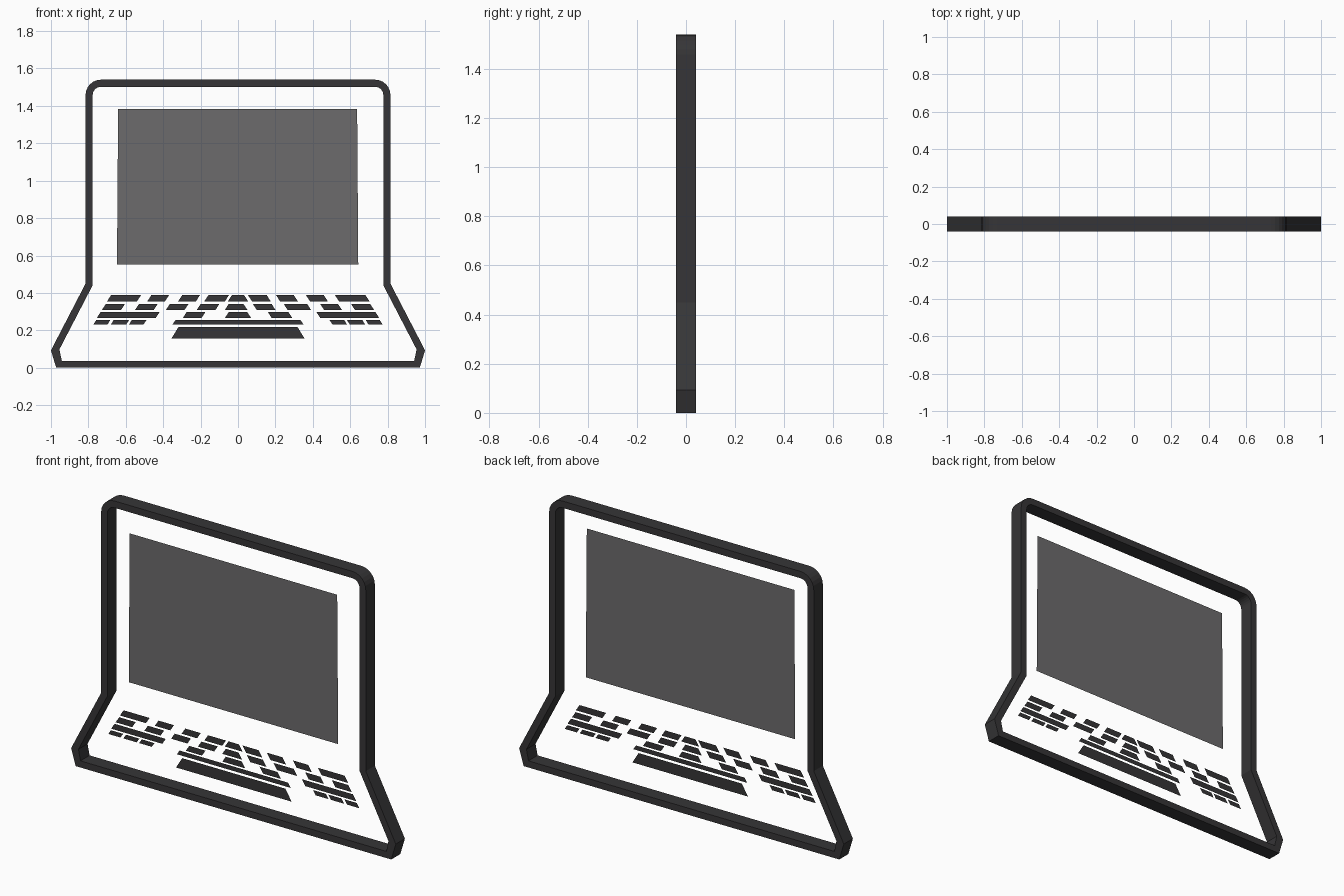
import bpy, bmesh, math

if "Cube" in bpy.data.objects:
    bpy.data.objects.remove(bpy.data.objects["Cube"])

FRONT_Y, BACK_Y = -0.04, 0.04
PLATE_Y = -0.037
SLANT = 0.65  # sideways drift of key edges per unit of height


def material(name, rgb):
    m = bpy.data.materials.new(name)
    m.diffuse_color = (*rgb, 1.0)
    m.use_nodes = True
    m.node_tree.nodes["Principled BSDF"].inputs["Base Color"].default_value = m.diffuse_color
    return m


dark = material("charcoal", (0.037, 0.036, 0.038))
grey = material("screen grey", (0.152, 0.147, 0.152))


def finish(bm, name, mat):
    me = bpy.data.meshes.new(name)
    bm.to_mesh(me)
    bm.free()
    me.materials.append(mat)
    ob = bpy.data.objects.new(name, me)
    bpy.context.collection.objects.link(ob)
    return ob


def plates(name, quads, mat):
    """Flat quads given as (top left, top right, bottom left, bottom right, top z, bottom z)."""
    bm = bmesh.new()
    for tl, tr, bl, br, zt, zb in quads:
        bm.faces.new([bm.verts.new((x, PLATE_Y, z))
                      for x, z in ((bl, zb), (br, zb), (tr, zt), (tl, zt))])
    return finish(bm, name, mat)


# Laptop outline: half profile with rounded top corner, mirrored
def outline(points, radius, steps=6):
    half = list(points)
    for i in range(steps + 1):
        a = math.pi / 2 * i / steps
        half.append((0.733 + radius * math.cos(a), 1.458 + radius * math.sin(a)))
    return half + [(-x, z) for x, z in reversed(half)]


outer = outline([(0.972, 0.0), (1.0, 0.093), (0.815, 0.45)], 0.082)
inner = outline([(0.942, 0.037), (0.955, 0.098), (0.777, 0.441)], 0.044)

bm = bmesh.new()
rings = [[bm.verts.new((x, y, z)) for x, z in prof]
         for prof, y in ((outer, FRONT_Y), (outer, BACK_Y), (inner, BACK_Y), (inner, FRONT_Y))]
n = len(outer)
for r in range(4):
    a, b = rings[r], rings[(r + 1) % 4]
    for i in range(n):
        j = (i + 1) % n
        bm.faces.new((a[i], a[j], b[j], b[i]))
bmesh.ops.recalc_face_normals(bm, faces=bm.faces[:])
finish(bm, "laptop_frame", dark)

# Screen panel, slightly wider at the bottom
plates("screen", [(-0.641, 0.637, -0.647, 0.643, 1.383, 0.553)], grey)


# Keyboard rows: each key is (left, right) at its mid height; edges lean outward
def row(keys, zt, zb):
    d = SLANT * (zt - zb) / 2
    out = []
    for l, r in keys:
        sl = d if l < 0 else -d
        sr = d if r < 0 else -d
        out.append((l + sl, r + sr, l - sl, r - sr, zt, zb))
    return out


rows = [
    ([(-0.69, -0.53), (-0.475, -0.38), (-0.31, -0.215), (-0.17, -0.06), (-0.044, 0.044),
      (0.065, 0.165), (0.215, 0.31), (0.375, 0.47), (0.53, 0.693)], 0.388, 0.353),
    ([(-0.717, -0.615), (-0.54, -0.44), (-0.375, -0.275), (-0.21, -0.11), (-0.06, 0.04),
      (0.09, 0.19), (0.255, 0.38), (0.45, 0.545), (0.615, 0.717)], 0.342, 0.308),
    ([(-0.745, -0.43), (-0.285, -0.185), (-0.06, 0.06), (0.17, 0.28), (0.43, 0.745)],
     0.298, 0.265),
    ([(-0.765, -0.69), (-0.672, -0.59), (-0.575, -0.497), (-0.342, 0.342),
      (0.497, 0.575), (0.59, 0.672), (0.69, 0.765)], 0.256, 0.231),
]
plates("keyboard_keys", [q for keys, zt, zb in rows for q in row(keys, zt, zb)], dark)

# Touchpad
plates("touchpad", [(-0.318, 0.318, -0.356, 0.356, 0.218, 0.156)], dark)
